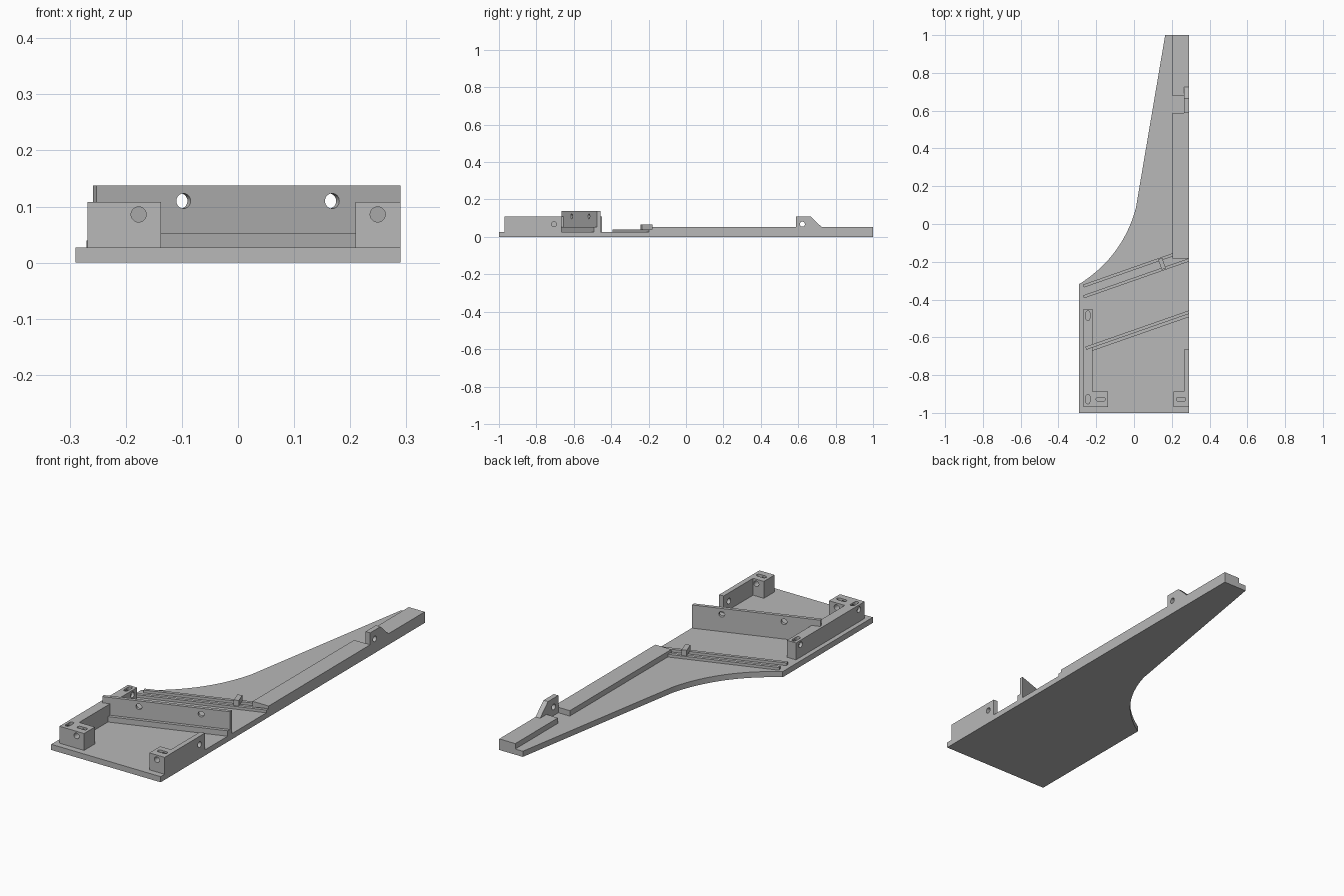
import bpy, bmesh, math
from mathutils import Matrix, Vector

if "Cube" in bpy.data.objects:
    bpy.data.objects.remove(bpy.data.objects["Cube"])

grey = bpy.data.materials.new("plain_grey")
grey.use_nodes = True
grey.diffuse_color = (0.48, 0.48, 0.48, 1)
grey.node_tree.nodes["Principled BSDF"].inputs["Base Color"].default_value = (0.48, 0.48, 0.48, 1)

FLOOR = 0.027      # plate thickness
RAIL = 0.053       # spine rail and ledge top
WALL = 0.108       # bracket top
EDGE = 0.29        # straight side of the plate
SLOPE = 0.35       # slant of the diagonal parts
ANGLE = math.atan(SLOPE)
parts = []


def add_prism(bm, pts, z0, z1):
    """Extrude a counter-clockwise outline from z0 to z1."""
    face = bm.faces.new([bm.verts.new((x, y, z0)) for x, y in pts])
    new = bmesh.ops.extrude_face_region(bm, geom=[face])["geom"]
    top = [v for v in new if isinstance(v, bmesh.types.BMVert)]
    bmesh.ops.translate(bm, verts=top, vec=(0, 0, z1 - z0))


def finish(name, bm):
    bmesh.ops.recalc_face_normals(bm, faces=bm.faces)
    mesh = bpy.data.meshes.new(name)
    bm.to_mesh(mesh)
    bm.free()
    mesh.materials.append(grey)
    ob = bpy.data.objects.new(name, mesh)
    bpy.context.collection.objects.link(ob)
    parts.append(ob)
    return ob


def prism(name, pts, z0, z1, matrix=None):
    bm = bmesh.new()
    add_prism(bm, pts, z0, z1)
    if matrix:
        bmesh.ops.transform(bm, matrix=matrix, verts=bm.verts)
    return finish(name, bm)


def rect(x0, x1, y0, y1):
    return [(x0, y0), (x1, y0), (x1, y1), (x0, y1)]


def diagonal(name, start, end, back, thick, top):
    """Slanted bar; back is the y its rear edge reaches at the straight side."""
    y = lambda x: back + SLOPE * (x - EDGE)
    drop = thick / math.cos(ANGLE)
    corner = (start + thick * math.sin(ANGLE), y(start) - thick * math.cos(ANGLE))
    return prism(name, [(start, y(start)), corner, (end, y(end) - drop), (end, y(end))],
                 FLOOR, top)


def stadium(cx, cy, length, width, along_y):
    """Outline of a slot with round ends."""
    pts = []
    for side in (1, -1):
        for i in range(9):
            a = math.pi * i / 8 - math.pi / 2
            u = side * ((length - width) / 2 + width / 2 * math.cos(a))
            v = side * width / 2 * math.sin(a)
            pts.append((cx - v, cy + u) if along_y else (cx + u, cy + v))
    return pts


def cut(ob, holes=(), slots=()):
    """Drill holes (centre, direction, depth) and sink slots from the top."""
    for kind, items in (("hole", holes), ("slot", slots)):
        for item in items:
            bm = bmesh.new()
            if kind == "hole":
                centre, direction, depth = item
                turn = Vector(direction).to_track_quat("Z", "Y").to_matrix().to_4x4()
                bmesh.ops.create_cone(bm, cap_ends=True, segments=32, radius1=0.0135,
                                      radius2=0.0135, depth=depth,
                                      matrix=Matrix.Translation(centre) @ turn)
            else:
                add_prism(bm, stadium(*item), 0.06, 0.15)
            cutter = finish("cutter", bm)
            cutter.hide_render = True
            parts.remove(cutter)
            mod = ob.modifiers.new("cut", "BOOLEAN")
            mod.operation, mod.solver, mod.object = "DIFFERENCE", "EXACT", cutter
            bpy.context.view_layer.objects.active = ob
            bpy.ops.object.modifier_apply(modifier=mod.name)
            bpy.data.objects.remove(cutter)


# Base plate with a hollow curve running into the narrow tail
a, c, b = Vector((-EDGE, -0.318)), Vector((-0.06, -0.174)), Vector((0.01, 0.085))
curve = [tuple(a * (1 - t) ** 2 + c * 2 * t * (1 - t) + b * t * t)
         for t in (i / 24 for i in range(25))]
prism("base_plate", [(-EDGE, -1), (EDGE, -1), (EDGE, 1), (0.165, 1)] + curve[::-1], 0, FLOOR)

# Spine rail in two lengths, with the upright tab at the gap
prism("spine_rail_front", rect(0.205, EDGE, -0.182, 0.587), FLOOR, RAIL)
prism("spine_rail_back", rect(0.205, EDGE, 0.677, 1), FLOOR, RAIL)
yz_to_xyz = Matrix(((0, 0, 1, 0), (1, 0, 0, 0), (0, 1, 0, 0), (0, 0, 0, 1)))
tab = prism("spine_tab", [(0.587, FLOOR), (0.677, FLOOR), (0.677, RAIL), (0.725, RAIL),
                          (0.665, 0.11), (0.587, 0.11)], 0.266, EDGE, yz_to_xyz)
cut(tab, [((0.28, 0.622, 0.068), (1, 0, 0), 0.1)])

# Long corner bracket
long_bracket = prism("long_bracket", [(-0.268, -0.97), (-0.137, -0.97), (-0.137, -0.888),
                                      (-0.22, -0.888), (-0.22, -0.45), (-0.268, -0.45)],
                     FLOOR, WALL)
cut(long_bracket,
    [((-0.177, -0.93, 0.086), (0, 1, 0), 0.2),
     ((-0.244, -0.485, 0.086), (1, 0, 0), 0.1),
     ((-0.26, -0.927, 0.086), (1, 0, 0), 0.07)],
    [(-0.244, -0.485, 0.05, 0.02, True), (-0.244, -0.927, 0.05, 0.02, True),
     (-0.176, -0.928, 0.05, 0.02, False)])

# Short corner bracket
short_bracket = prism("short_bracket", [(0.209, -0.97), (EDGE, -0.97), (EDGE, -0.665),
                                        (0.266, -0.665), (0.266, -0.888), (0.209, -0.888)],
                      FLOOR, WALL)
cut(short_bracket,
    [((0.249, -0.93, 0.086), (0, 1, 0), 0.2), ((0.28, -0.705, 0.068), (1, 0, 0), 0.1)],
    [(0.249, -0.928, 0.05, 0.02, False)])

# Diagonal partition with two holes, and the ledge along its foot
partition = diagonal("partition", -0.258, EDGE, -0.458, 0.017, 0.138)
normal = (-math.sin(ANGLE), math.cos(ANGLE), 0)
cut(partition, [((x, -0.467 + SLOPE * (x - EDGE), 0.11), normal, 0.1) for x in (-0.1, 0.165)])
diagonal("partition_ledge", -0.225, EDGE, -0.476, 0.016, RAIL)

# Pair of low diagonal strips bridged by a small clip
diagonal("strip_back", -0.27, 0.205, -0.125, 0.016, 0.04)
diagonal("strip_front", -0.27, EDGE, -0.182, 0.016, 0.04)
prism("strip_clip", rect(-0.0115, 0.0115, -0.029, 0.029), 0.04, 0.067,
      Matrix.Translation((0.148, -0.211, 0)) @ Matrix.Rotation(ANGLE, 4, "Z"))

# Smooth the bores and the hollow curve, keeping edges sharp
bpy.ops.object.select_all(action="DESELECT")
for ob in parts:
    ob.select_set(True)
bpy.context.view_layer.objects.active = parts[0]
bpy.ops.object.shade_smooth_by_angle(angle=math.radians(30))
